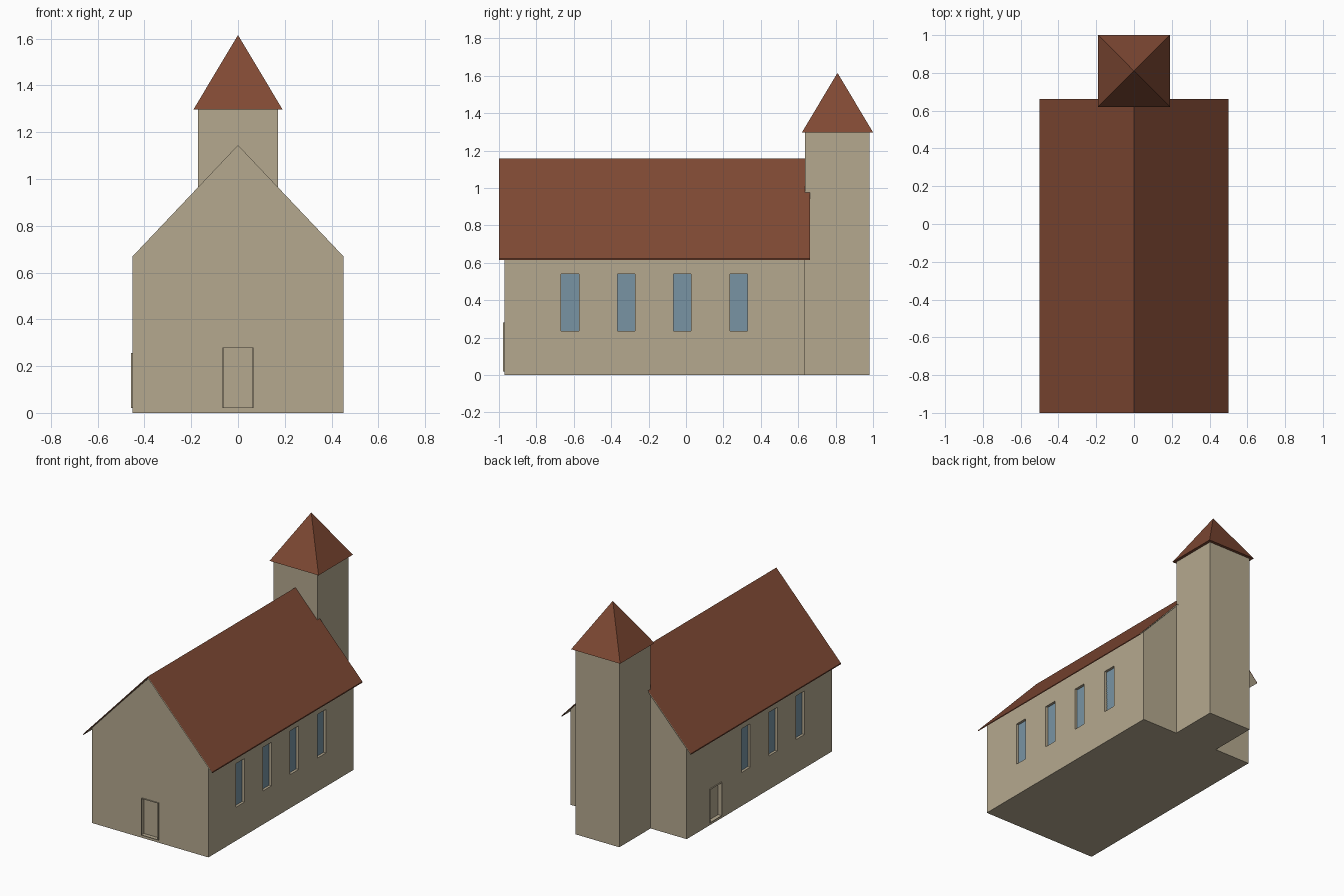
import bpy, bmesh
from mathutils import Vector

if "Cube" in bpy.data.objects:
    bpy.data.objects.remove(bpy.data.objects["Cube"])


def material(name, rgb):
    m = bpy.data.materials.new(name)
    m.use_nodes = True
    m.diffuse_color = (*rgb, 1)
    m.node_tree.nodes["Principled BSDF"].inputs["Base Color"].default_value = (*rgb, 1)
    return m


STONE = material("beige plaster", (0.46, 0.395, 0.275))
TILE = material("red brown tile", (0.215, 0.067, 0.034))
GLASS = material("blue grey glass", (0.19, 0.295, 0.37))


def finish(name, bm, *mats):
    mesh = bpy.data.meshes.new(name)
    bm.to_mesh(mesh)
    bm.free()
    for m in mats:
        mesh.materials.append(m)
    obj = bpy.data.objects.new(name, mesh)
    bpy.context.collection.objects.link(obj)
    return obj


def add_box(bm, lo, hi):
    lo, hi = Vector(lo), Vector(hi)
    verts = bmesh.ops.create_cube(bm, size=1)["verts"]
    bmesh.ops.scale(bm, vec=hi - lo, verts=verts)
    bmesh.ops.translate(bm, vec=(lo + hi) / 2, verts=verts)


def box(name, lo, hi, mat):
    bm = bmesh.new()
    add_box(bm, lo, hi)
    return finish(name, bm, mat)


def extrude_profile(points, y0, y1, caps):
    """Sweep a closed x-z profile along y."""
    bm = bmesh.new()
    front = [bm.verts.new((x, y0, z)) for x, z in points]
    back = [bm.verts.new((x, y1, z)) for x, z in points]
    n = len(points)
    for i in range(n):
        j = (i + 1) % n
        bm.faces.new((front[i], front[j], back[j], back[i]))
    if caps:
        bm.faces.new(front)
        bm.faces.new(back[::-1])
    bmesh.ops.recalc_face_normals(bm, faces=bm.faces)
    return bm


# Nave walls with gables
HALF, FRONT, BACK = 0.45, -0.97, 0.635
DEPTH = 0.02
nave = finish("nave_walls", extrude_profile(
    [(-HALF, 0), (HALF, 0), (HALF, 0.67), (0, 1.145), (-HALF, 0.67)],
    FRONT, BACK, True), STONE)

# Openings: windows on both sides, one side door, one front door
window_z = (0.235, 0.54)
half_window = 0.047
windows = [(1, y) for y in (-0.62, -0.32, -0.02, 0.283)]
windows += [(-1, y) for y in (-0.62, -0.32, -0.02)]
side_door = (0.255, 0.385, 0.02, 0.255)
front_door = (-0.066, 0.066, 0.02, 0.28)


def side_span(s, a, b):
    return min(s * a, s * b), max(s * a, s * b)


cut = bmesh.new()
for s, y in windows:
    x0, x1 = side_span(s, HALF - DEPTH, HALF + 0.1)
    add_box(cut, (x0, y - half_window, window_z[0]), (x1, y + half_window, window_z[1]))
y0, y1, z0, z1 = side_door
add_box(cut, (-HALF - 0.1, y0, z0), (-HALF + DEPTH, y1, z1))
x0, x1, z2, z3 = front_door
add_box(cut, (x0, FRONT - 0.1, z2), (x1, FRONT + DEPTH, z3))
cutter = finish("opening_cutter", cut, STONE)
cutter.hide_render = True

mod = nave.modifiers.new("openings", "BOOLEAN")
mod.operation = "DIFFERENCE"
mod.solver = "EXACT"
mod.object = cutter
bpy.context.view_layer.objects.active = nave
bpy.ops.object.modifier_apply(modifier=mod.name)
bpy.data.objects.remove(cutter)

# Window panes at the bottom of each recess
for i, (s, y) in enumerate(windows):
    xa, xb = side_span(s, HALF - DEPTH - 0.002, HALF - DEPTH + 0.002)
    box(f"window_pane_{i + 1}", (xa, y - half_window, window_z[0]),
        (xb, y + half_window, window_z[1]), GLASS)


# Thin door rims standing just proud of the walls
def door_rim(name, a0, a1, b0, b1, place):
    t = 0.003
    bm = bmesh.new()
    for p0, p1, q0, q1 in ((a0, a0 + t, b0, b1), (a1 - t, a1, b0, b1),
                           (a0, a1, b0, b0 + t), (a0, a1, b1 - t, b1)):
        add_box(bm, *place(p0, p1, q0, q1))
    finish(name, bm, STONE)


OUT = 0.008
door_rim("front_door_rim", *front_door, lambda a, b, c, d: (
    (a, FRONT - OUT, c), (b, FRONT + DEPTH, d)))
door_rim("side_door_rim", *side_door, lambda a, b, c, d: (
    (-HALF - OUT, a, c), (-HALF + DEPTH, b, d)))

# Nave roof: tiled top with plastered soffit, open at the gable ends
roof = extrude_profile(
    [(-0.5, 0.622), (0, 1.157), (0.5, 0.622), (0.5, 0.614), (0, 1.147), (-0.5, 0.614)],
    -1, 0.662, False)
roof.normal_update()
roof.faces.ensure_lookup_table()
for face in roof.faces:
    top = max(v.co.z for v in face.verts)
    if 1.14 < top < 1.15:
        face.material_index = 1
finish("nave_roof", roof, TILE, STONE)

# Bell tower
box("tower", (-0.17, BACK, 0), (0.17, 0.98, 1.3), STONE)

# Tower pyramid roof
bm = bmesh.new()
base = [bm.verts.new((x, y, 1.298)) for x, y in
        ((-0.19, 0.62), (0.19, 0.62), (0.19, 1), (-0.19, 1))]
apex = bm.verts.new((0, 0.81, 1.615))
bm.faces.new(base[::-1])
for i in range(4):
    bm.faces.new((base[i], base[(i + 1) % 4], apex))
finish("tower_roof", bm, TILE)
